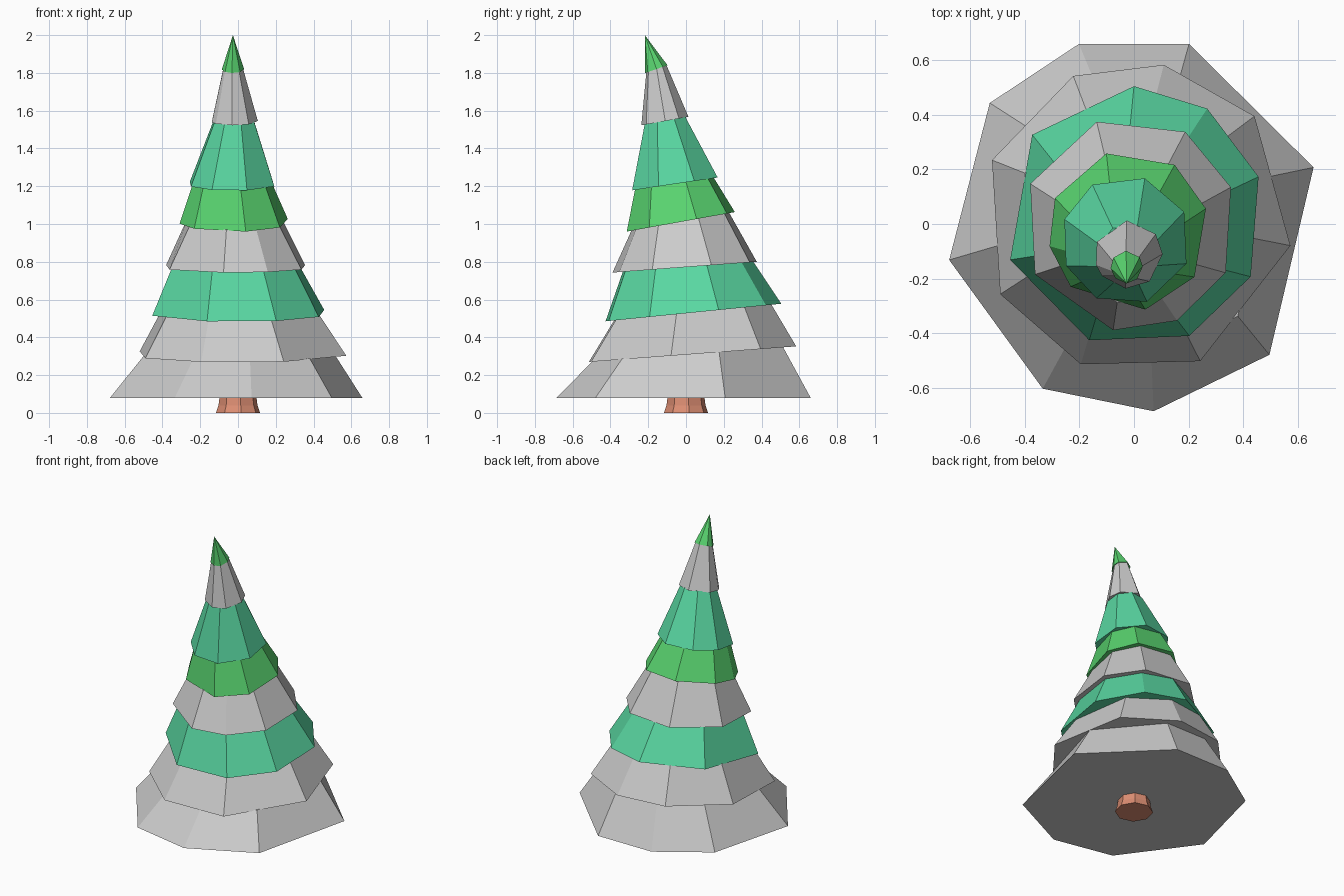
import bpy, bmesh
from math import cos, sin, radians

if "Cube" in bpy.data.objects:
    bpy.data.objects.remove(bpy.data.objects["Cube"])


def material(name, rgb):
    m = bpy.data.materials.new(name)
    m.diffuse_color = (*rgb, 1)
    m.use_nodes = True
    m.node_tree.nodes["Principled BSDF"].inputs["Base Color"].default_value = m.diffuse_color
    return m


GREEN = material("green", (0.10, 0.66, 0.16))
TEAL = material("teal", (0.10, 0.68, 0.36))
BARK = material("bark", (0.72, 0.27, 0.17))


def build(name, bm, mat):
    bmesh.ops.recalc_face_normals(bm, faces=bm.faces)
    me = bpy.data.meshes.new(name)
    bm.to_mesh(me)
    bm.free()
    ob = bpy.data.objects.new(name, me)
    bpy.context.collection.objects.link(ob)
    if mat:
        me.materials.append(mat)


def ring(bm, tier, angles, scale=1.0, lift=0.0):
    """Irregular polygon on a circle, in a plane sloping up towards +y."""
    cx, cy, z, r, slope = tier
    out = []
    for a in angles:
        dx, dy = r * scale * cos(radians(a)), r * scale * sin(radians(a))
        out.append(bm.verts.new((cx + dx, cy + dy, z + slope * dy + lift)))
    return out


def bridge(bm, low, high):
    n = len(low)
    for i in range(n):
        j = (i + 1) % n
        bm.faces.new((low[i], low[j], high[j], high[i]))


# Each tier: (centre x, centre y, base height, radius, slope), colour, corner angles
TIERS = [
    ((0, 0, .08, .69, 0), None, (73, 17.5, -44, -84, -119, -169, -220, -253)),
    ((.01, .02, .31, .572, .075), None, (80, 41, -10, -66, -111, -151, -202, -246)),
    ((0, .025, .53, .48, .10), TEAL, (90, 56, 18, -27, -65, -110, -161, -219)),
    ((-.015, 0, .772, .394, .075), None, (108, 59, 20, -27, -64, -99, -152, -202)),
    ((-.02, -.025, 1.012, .295, .18), GREEN, (106, 55, 16, -35, -78, -136, -169, -204)),
    ((-.03, -.06, 1.212, .238, .15), TEAL, (73, 26, -21, -71, -117, -157, -199, -239)),
    ((-.02, -.112, 1.545, .125, .18), None, (93, 37, 1, -52, -95, -141, -162, -202)),
    ((-.027, -.157, 1.82, .059, .35), GREEN, (92, 36, 1, -50, -95, -135, -175, -215)),
]
APEX = (-.027, -.218, 2.0)

# Foliage tiers, each narrowing into the one above and the last to a point
for i, (tier, mat, angles) in enumerate(TIERS):
    bm = bmesh.new()
    low = ring(bm, tier, angles)
    bm.faces.new(low)
    if i + 1 < len(TIERS):
        high = ring(bm, TIERS[i + 1][0], angles, .9, .004)
        bm.faces.new(high)
        bridge(bm, low, high)
    else:
        tip = bm.verts.new(APEX)
        for k in range(len(low)):
            bm.faces.new((low[k], low[(k + 1) % len(low)], tip))
    build(f"foliage_tier_{i + 1}", bm, mat)

# Trunk with a slightly flared foot
bm = bmesh.new()
octagon = [k * 45 + 8 for k in range(8)]
rings = [ring(bm, (0, 0, z, r, 0), octagon)
         for z, r in ((0, .118), (.04, .104), (.09, .098))]
for a, b in zip(rings, rings[1:]):
    bridge(bm, a, b)
bm.faces.new(rings[0])
bm.faces.new(rings[-1])
build("trunk", bm, BARK)
